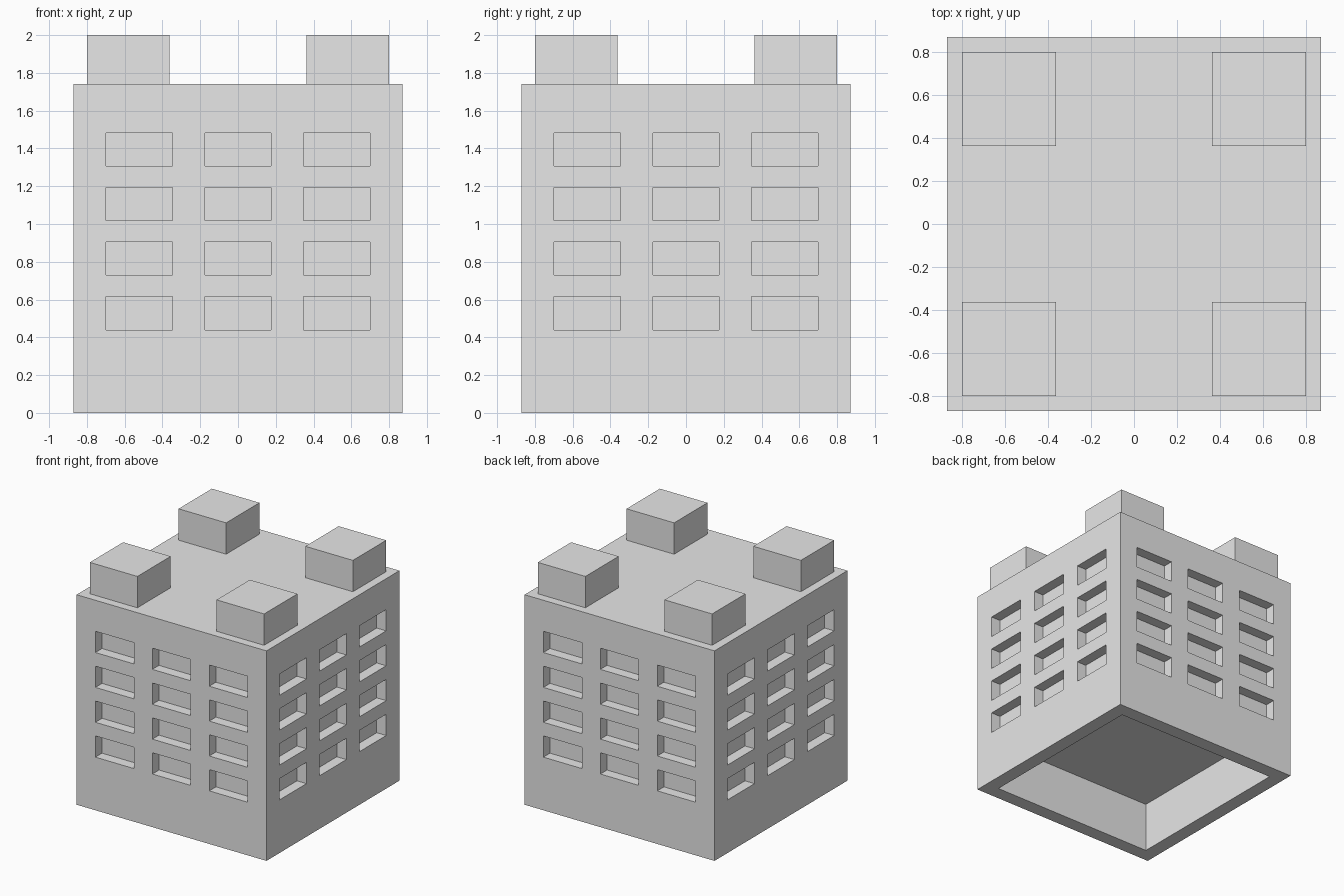
import bpy
import bmesh
from math import pi
from mathutils import Matrix, Vector

default_cube = bpy.data.objects.get("Cube")
if default_cube:
    bpy.data.objects.remove(default_cube, do_unlink=True)

HALF, BODY_TOP, TOP = 0.87, 1.74, 2.0
WINDOW_DEPTH = 0.087

grey = bpy.data.materials.new("plain grey")
grey.use_nodes = True
colour = (0.8, 0.8, 0.8, 1.0)
grey.diffuse_color = colour
grey.node_tree.nodes["Principled BSDF"].inputs["Base Color"].default_value = colour


def add_box(bm, low, high, turn=0.0):
    """Add a box between two corners, turned about the z axis."""
    low, high = Vector(low), Vector(high)
    place = Matrix.Translation((low + high) / 2) @ Matrix.Diagonal((*(high - low), 1))
    bmesh.ops.create_cube(bm, size=1, matrix=Matrix.Rotation(turn, 4, "Z") @ place)


def make_object(name, bm):
    mesh = bpy.data.meshes.new(name)
    bm.to_mesh(mesh)
    bm.free()
    mesh.materials.append(grey)
    obj = bpy.data.objects.new(name, mesh)
    bpy.context.collection.objects.link(obj)
    return obj


# Main block of the building
bm = bmesh.new()
add_box(bm, (-HALF, -HALF, 0), (HALF, HALF, BODY_TOP))
body = make_object("building_body", bm)

# Cutter for the window recesses on all four sides and the hollow underside
bm = bmesh.new()
for side in range(4):
    for column in (-1, 0, 1):
        for row in range(4):
            x, z = column * 0.522, 0.528 + row * 0.289
            add_box(bm, (x - 0.176, -HALF - 0.1, z - 0.088),
                    (x + 0.176, -HALF + WINDOW_DEPTH, z + 0.088), side * pi / 2)
add_box(bm, (-0.753, -0.753, -0.1), (0.753, 0.753, 0.415))
cutter = make_object("recess_cutter", bm)
cutter.hide_render = True

cut = body.modifiers.new("recesses", "BOOLEAN")
cut.operation = "DIFFERENCE"
cut.solver = "EXACT"
cut.object = cutter
bpy.context.view_layer.objects.active = body
bpy.ops.object.modifier_apply(modifier=cut.name)
bpy.data.objects.remove(cutter, do_unlink=True)

# Four corner blocks on the roof
for x_name, sx in (("left", 1), ("right", -1)):
    for y_name, sy in (("front", -1), ("back", 1)):
        bm = bmesh.new()
        x, y = sx * 0.581, sy * 0.581
        add_box(bm, (x - 0.218, y - 0.218, BODY_TOP), (x + 0.218, y + 0.218, TOP))
        make_object(f"roof_block_{y_name}_{x_name}", bm)
